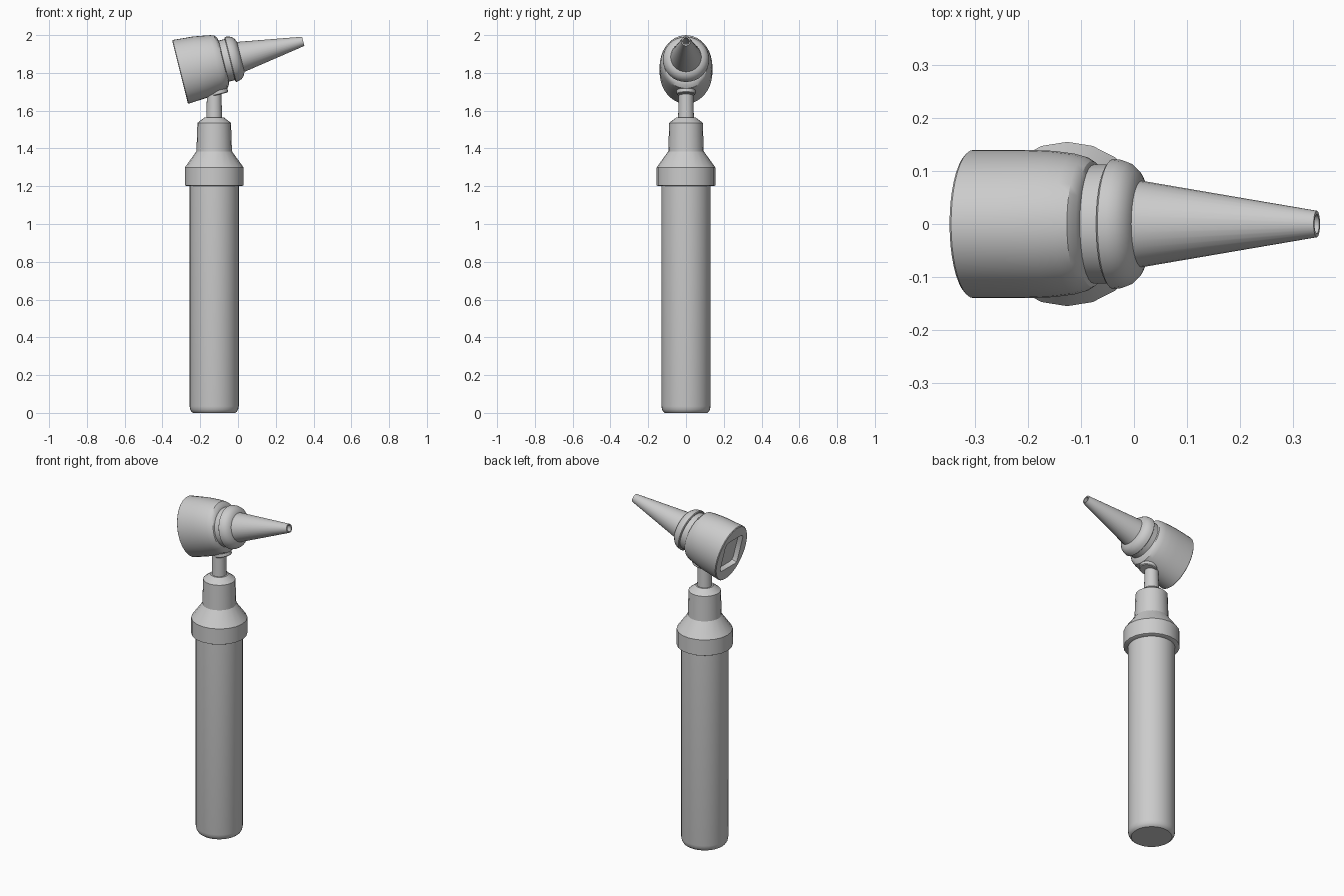
import bpy, bmesh
from math import cos, sin, pi, radians
from mathutils import Matrix

if "Cube" in bpy.data.objects:
    bpy.data.objects.remove(bpy.data.objects["Cube"])


def finish(name, bm, matrix, smooth=True):
    """Turn a bmesh into a named object with its placement baked in."""
    bmesh.ops.recalc_face_normals(bm, faces=bm.faces[:])
    bm.transform(matrix)
    mesh = bpy.data.meshes.new(name)
    bm.to_mesh(mesh)
    bm.free()
    ob = bpy.data.objects.new(name, mesh)
    bpy.context.collection.objects.link(ob)
    if smooth:
        shade(ob)
    return ob


def shade(ob):
    bpy.ops.object.select_all(action='DESELECT')
    ob.select_set(True)
    bpy.context.view_layer.objects.active = ob
    bpy.ops.object.shade_smooth_by_angle(angle=radians(30))


def lathe(name, profile, sides, matrix, smooth=True):
    """Rings of (height, y radius[, x radius]) joined along z and capped."""
    bm = bmesh.new()
    rings = []
    for p in profile:
        z, ry, rx = p[0], p[1], p[-1]
        rings.append([bm.verts.new((rx * cos(2 * pi * i / sides),
                                    ry * sin(2 * pi * i / sides), z))
                      for i in range(sides)])
    for a, b in zip(rings, rings[1:]):
        for i in range(sides):
            j = (i + 1) % sides
            bm.faces.new((a[i], a[j], b[j], b[i]))
    bm.faces.new(rings[0])
    bm.faces.new(rings[-1])
    return finish(name, bm, matrix, smooth)


upright = Matrix.Translation((-0.126, 0, 0))
# Head axis: rises 14 degrees towards +x, starting at the back face
head = Matrix.Translation((-0.307, 0, 1.8045)) @ Matrix.Rotation(radians(76), 4, 'Y')

# Battery handle with rounded foot
lathe("handle", [(0, 0.112), (0.006, 0.120), (0.018, 0.127), (0.035, 0.130),
                 (1.24, 0.130)], 32, upright)

# Faceted collar, tapering into the neck
lathe("collar", [(1.20, 0.145), (1.205, 0.155), (1.30, 0.155), (1.385, 0.094),
                 (1.535, 0.089), (1.565, 0.050)], 20, upright)

# Thin stem joining neck and head
lathe("stem", [(1.55, 0.042), (1.74, 0.037)], 20, upright)

# Socket under the head that receives the stem
lathe("stem_socket", [(0.08, 0.05), (0.162, 0.05), (0.166, 0.046)], 24,
      head @ Matrix.Translation((0, 0, 0.172)) @ Matrix.Rotation(radians(90), 4, 'Y'))

# Oval head housing, rounding towards the front
housing = lathe("head_housing", [
    (0, 0.136, 0.170), (0.004, 0.140, 0.174), (0.11, 0.140, 0.166),
    (0.16, 0.138, 0.158), (0.20, 0.133, 0.151), (0.222, 0.127, 0.145),
    (0.235, 0.119, 0.128), (0.24, 0.108, 0.108)], 40, head, smooth=False)

# Rectangular viewing window recessed into the back of the head
bm = bmesh.new()
bmesh.ops.create_cube(bm, size=1)
bmesh.ops.scale(bm, vec=(0.19, 0.165, 0.06), verts=bm.verts[:])
sides = [e for e in bm.edges if abs(e.verts[0].co.z - e.verts[1].co.z) > 0.01]
bmesh.ops.bevel(bm, geom=sides, offset=0.022, segments=2, profile=0.5, affect='EDGES')
cutter = finish("window_cutter", bm, head, smooth=False)
cutter.hide_render = True
cut = housing.modifiers.new("window", 'BOOLEAN')
cut.operation = 'DIFFERENCE'
cut.solver = 'EXACT'
cut.object = cutter
bpy.context.view_layer.objects.active = housing
bpy.ops.object.modifier_apply(modifier=cut.name)
bpy.data.objects.remove(cutter)
shade(housing)

# Narrow throat and rounded ring that hold the speculum
lathe("throat", [(0.21, 0.112), (0.28, 0.112)], 32, head)
lathe("speculum_ring", [(0.272, 0.118), (0.276, 0.123), (0.292, 0.121),
                        (0.308, 0.115), (0.322, 0.102), (0.332, 0.080)], 32, head)

# Hollow speculum cone
lathe("speculum", [(0.32, 0.083), (0.335, 0.081), (0.672, 0.025),
                   (0.672, 0.018), (0.36, 0.066)], 32, head)
